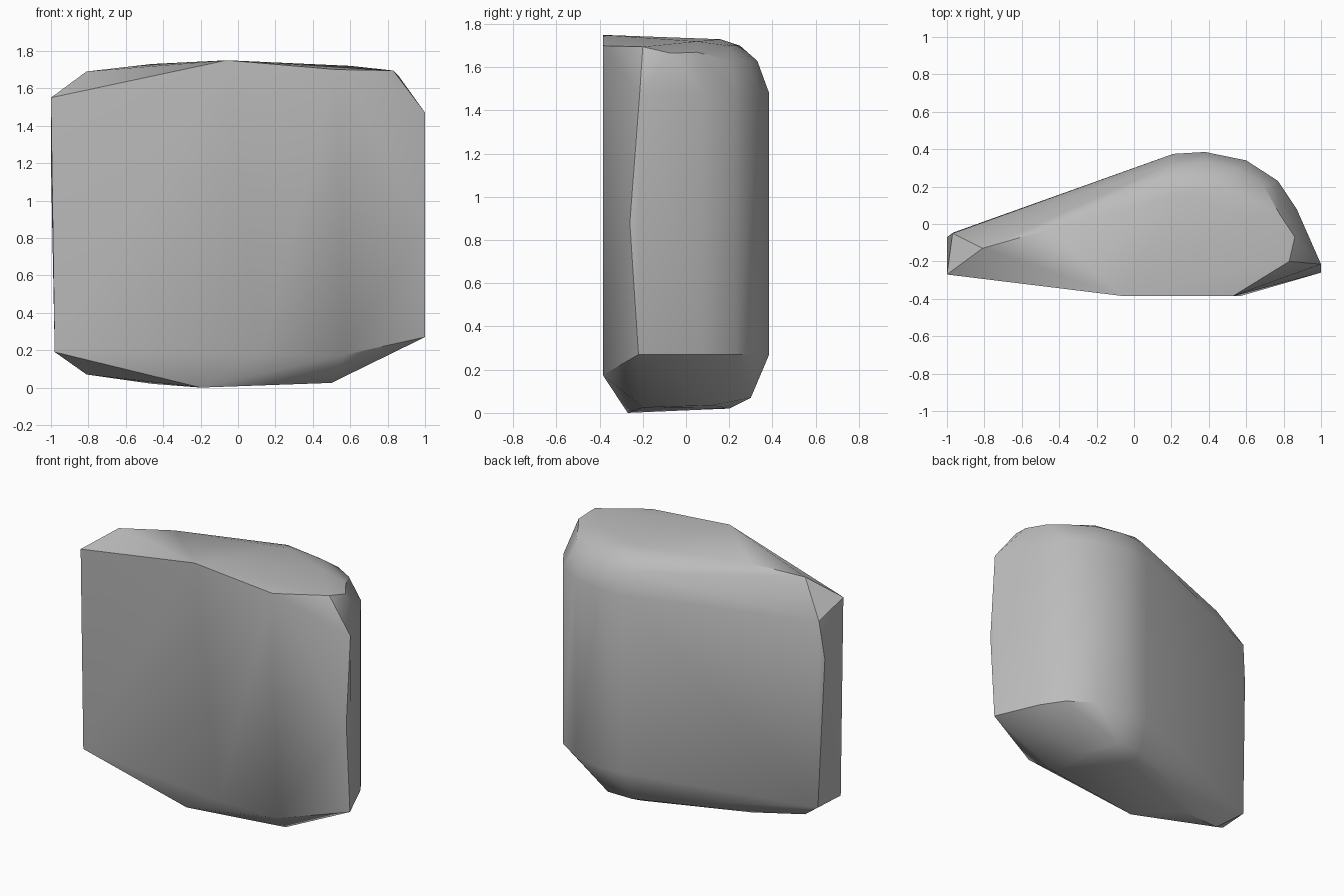
import bpy
import bmesh
import math

cube = bpy.data.objects.get("Cube")
if cube:
    bpy.data.objects.remove(cube, do_unlink=True)

# One plain stone colour
stone = bpy.data.materials.new("grey stone")
stone.use_nodes = True
grey = (0.5, 0.5, 0.5, 1)
stone.diffuse_color = grey
stone.node_tree.nodes["Principled BSDF"].inputs["Base Color"].default_value = grey

points = []


def column(profile, *heights):
    """Repeat a plan profile at each height."""
    for z in heights:
        points.extend((x, y, z) for x, y in profile)


# Rounded back wall, seen in plan, with a softened rim above and below
back = [(0.87, 0.08), (0.77, 0.23), (0.6, 0.34), (0.38, 0.385), (0.21, 0.375)]
column(back, 0.27, 1.48)
column([(0.69, 0.21), (0.55, 0.29), (0.38, 0.33), (0.2, 0.32)], 1.63)
column([(0.38, 0.3), (0.2, 0.3)], 0.07)

# Broad front face
column([(0.12, -0.385), (0.57, -0.385)], 0.175)
points += [(-0.06, -0.385, 1.75), (0.53, -0.385, 1.70)]

# Narrow left and right ends
points += [(-1, -0.27, 1.55), (-0.98, -0.27, 0.19),
           (-0.97, -0.05, 1.46), (-1, -0.07, 1.2), (-0.965, -0.045, 0.19)]
points += [(1, -0.215, 1.47), (1, -0.26, 0.88), (1, -0.22, 0.27)]

# Gently domed crown
points += [(-0.81, -0.13, 1.69), (-0.46, -0.03, 1.73), (0.25, 0.16, 1.73),
           (0.6, 0.05, 1.72), (0.83, -0.2, 1.695), (0.86, -0.07, 1.665),
           (0.78, 0.05, 1.67), (0.2, 0.25, 1.70), (0.5, 0.2, 1.70)]

# Tapered underside
points += [(-0.81, -0.13, 0.07), (-0.46, -0.05, 0.02), (-0.2, -0.27, 0),
           (0.5, -0.2, 0.025), (0.5, 0.12, 0.035), (0.2, 0.2, 0.02)]

# Wrap the stone around its corner points
bm = bmesh.new()
for p in points:
    bm.verts.new(p)
hull = bmesh.ops.convex_hull(bm, input=bm.verts[:])
loose = {g for g in hull["geom_interior"] + hull["geom_unused"]
         if isinstance(g, bmesh.types.BMVert)}
bmesh.ops.delete(bm, geom=list(loose), context="VERTS")
bmesh.ops.recalc_face_normals(bm, faces=bm.faces[:])
mesh = bpy.data.meshes.new("boulder")
bm.to_mesh(mesh)
bm.free()
mesh.materials.append(stone)

boulder = bpy.data.objects.new("boulder", mesh)
bpy.context.collection.objects.link(boulder)
bpy.context.view_layer.objects.active = boulder
boulder.select_set(True)
bpy.ops.object.shade_smooth_by_angle(angle=math.radians(35))
